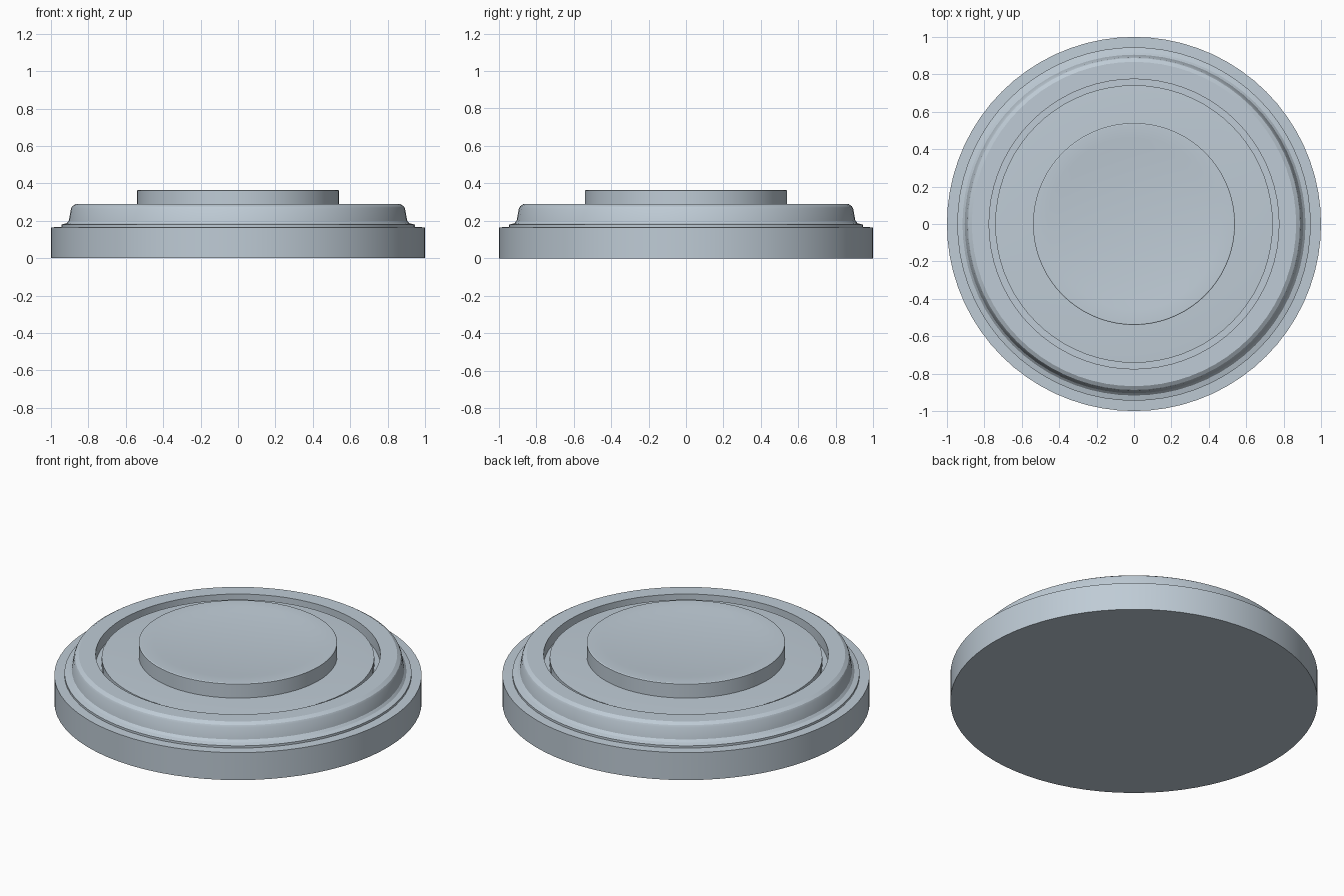
import bpy, bmesh, math

if "Cube" in bpy.data.objects:
    bpy.data.objects.remove(bpy.data.objects["Cube"])

SEGMENTS = 72

grey = bpy.data.materials.new("pale_blue_grey")
grey.diffuse_color = (0.52, 0.60, 0.67, 1.0)
grey.use_nodes = True
grey.node_tree.nodes["Principled BSDF"].inputs["Base Color"].default_value = grey.diffuse_color


def lathe(name, profile):
    """Spin a (radius, height) profile round z; radius 0 closes to a pole."""
    bm = bmesh.new()
    rings = []
    for r, z in profile:
        if r == 0:
            rings.append([bm.verts.new((0, 0, z))] * SEGMENTS)
        else:
            rings.append([bm.verts.new((r * math.cos(2 * math.pi * i / SEGMENTS),
                                        r * math.sin(2 * math.pi * i / SEGMENTS), z))
                          for i in range(SEGMENTS)])
    for a, b in zip(rings, rings[1:]):
        for i in range(SEGMENTS):
            j = (i + 1) % SEGMENTS
            bm.faces.new(dict.fromkeys((a[i], a[j], b[j], b[i])))
    bmesh.ops.recalc_face_normals(bm, faces=bm.faces)
    mesh = bpy.data.meshes.new(name)
    bm.to_mesh(mesh)
    bm.free()
    mesh.materials.append(grey)
    obj = bpy.data.objects.new(name, mesh)
    bpy.context.collection.objects.link(obj)
    bpy.ops.object.select_all(action='DESELECT')
    obj.select_set(True)
    bpy.context.view_layer.objects.active = obj
    bpy.ops.object.shade_smooth_by_angle(angle=math.radians(20))
    return obj


# One continuous turned body, from the underside to the top centre
lathe("stepped_round_base", [
    (0, 0), (1.0, 0),                                   # underside
    (1.0, 0.165), (0.945, 0.167),                       # outer drum and ledge
    (0.945, 0.18), (0.917, 0.187), (0.905, 0.20),       # small moulding
    (0.893, 0.265), (0.887, 0.277), (0.867, 0.29),      # tapered rim
    (0.775, 0.29), (0.775, 0.22), (0.742, 0.22),        # rim top and groove
    (0.742, 0.272), (0.685, 0.275), (0.54, 0.278),      # inner plateau
    (0.54, 0.362), (0.535, 0.365), (0.46, 0.365),       # central disc
    (0.41, 0.357), (0, 0.357),                          # shallow dish
])
